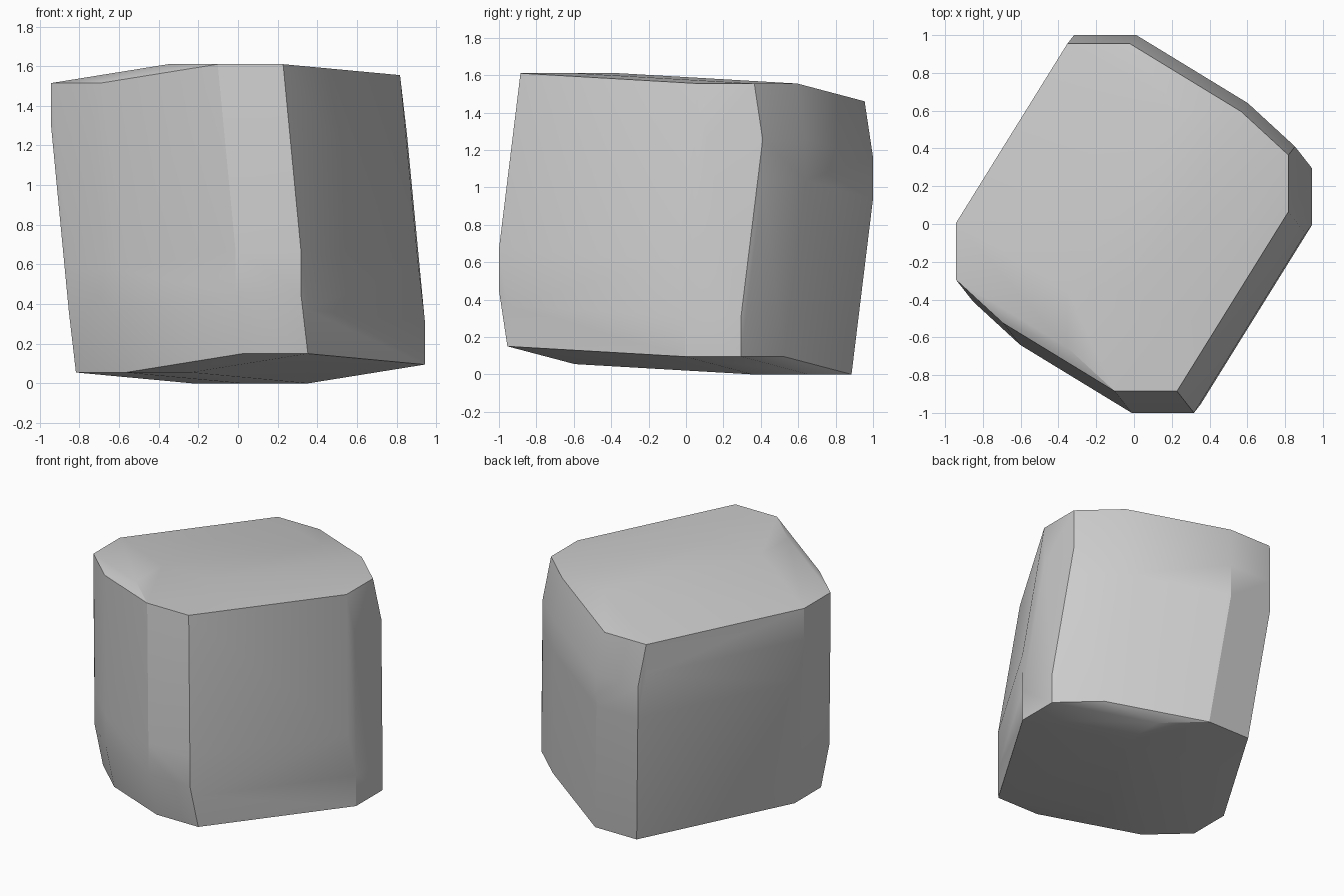
import bpy, bmesh, math
from itertools import product
from mathutils import Vector

cube = bpy.data.objects.get("Cube")
if cube:
    bpy.data.objects.remove(cube, do_unlink=True)

# Plain grey surface
grey = bpy.data.materials.new("stone_grey")
grey.use_nodes = True
colour = (0.6, 0.6, 0.6, 1)
grey.diffuse_color = colour
grey.node_tree.nodes["Principled BSDF"].inputs["Base Color"].default_value = colour

# The block is a swept solid: three long edges plus the short bevel edges
long_edges = [(0.59, 0.95, -0.055), (-0.59, 0.36, -0.095), (-0.09, 0.115, 0.94)]
bevel_edges = [(0.33, 0, 0), (-0.25, 0.23, 0), (0, 0.30, 0),
               (0, 0, 0.22), (-0.035, -0.045, 0.30)]
edges = [Vector(e) for e in long_edges + bevel_edges]
height = sum(abs(e.z) for e in edges)
centre = Vector((0, 0, height / 2))

# Sweep a point along every edge in turn and wrap the result
bm = bmesh.new()
for signs in product((-0.5, 0.5), repeat=len(edges)):
    bm.verts.new(sum((e * s for e, s in zip(edges, signs)), centre.copy()))
bmesh.ops.convex_hull(bm, input=bm.verts[:])
loose = [v for v in bm.verts if not v.link_faces]
bmesh.ops.delete(bm, geom=loose, context='VERTS')
bmesh.ops.remove_doubles(bm, verts=bm.verts[:], dist=0.0005)
bmesh.ops.dissolve_limit(bm, angle_limit=math.radians(0.5),
                         verts=bm.verts[:], edges=bm.edges[:])
bmesh.ops.recalc_face_normals(bm, faces=bm.faces[:])

mesh = bpy.data.meshes.new("bevelled_block")
bm.to_mesh(mesh)
bm.free()
mesh.materials.append(grey)
block = bpy.data.objects.new("bevelled_block", mesh)
bpy.context.collection.objects.link(block)

# Soft shading across shallow bevels, crisp main edges
bpy.ops.object.select_all(action='DESELECT')
block.select_set(True)
bpy.context.view_layer.objects.active = block
bpy.ops.object.shade_smooth_by_angle(angle=math.radians(30))
